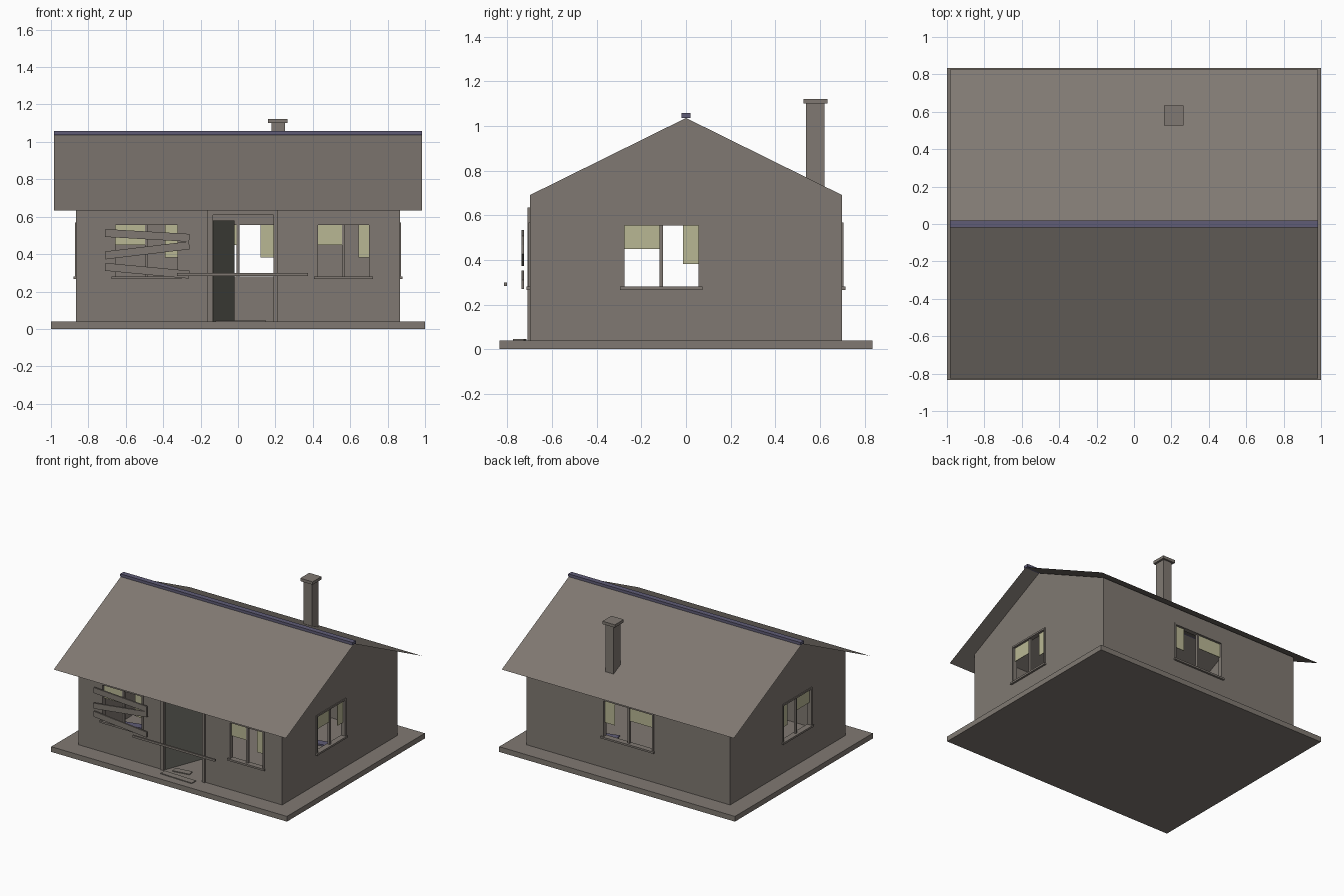
import bpy, bmesh, math
from mathutils import Matrix, Vector

if "Cube" in bpy.data.objects:
    bpy.data.objects.remove(bpy.data.objects["Cube"])


def material(name, col):
    m = bpy.data.materials.new(name)
    m.diffuse_color = (*col, 1)
    m.use_nodes = True
    m.node_tree.nodes["Principled BSDF"].inputs["Base Color"].default_value = m.diffuse_color
    return m


GREY = material("weathered grey", (0.216, 0.191, 0.168))
OLIVE = material("dusty glass", (0.485, 0.474, 0.296))
BLUE = material("ridge blue", (0.116, 0.107, 0.181))
DOOR = material("dark door", (0.16, 0.16, 0.135))


def mesh(name, verts, faces, mat):
    me = bpy.data.meshes.new(name)
    bm = bmesh.new()
    vs = [bm.verts.new(v) for v in verts]
    for f in faces:
        bm.faces.new([vs[i] for i in f])
    bmesh.ops.recalc_face_normals(bm, faces=bm.faces)
    bm.to_mesh(me)
    bm.free()
    me.materials.append(mat)
    ob = bpy.data.objects.new(name, me)
    bpy.context.collection.objects.link(ob)
    return ob


BOX = [(0, 1, 3, 2), (4, 6, 7, 5), (0, 4, 5, 1), (2, 3, 7, 6), (0, 2, 6, 4), (1, 5, 7, 3)]


def box(name, x, y, z, mat=GREY):
    return mesh(name, [(a, b, c) for a in x for b in y for c in z], BOX, mat)


def board(name, p, q, width, thick, normal, mat=GREY):
    """Flat board from p to q, its broad side facing the normal."""
    p, q, n = Vector(p), Vector(q), Vector(normal).normalized()
    d = (q - p).normalized()
    s = n.cross(d).normalized()
    verts = [e + s * a + n * b for e in (p, q) for a in (-width / 2, width / 2)
             for b in (-thick / 2, thick / 2)]
    return mesh(name, verts, BOX, mat)


# slab
SLAB = 0.04
box("base_slab", (-1, 1), (-0.835, 0.835), (0, SLAB))

# wall shell: gabled prism, hollowed and pierced
WX, WY, T = 0.865, 0.70, 0.03
SLOPE, PEAK = 0.494, 1.04
top = PEAK - 0.004
eave = top - SLOPE * WY
prof = [(-WY, SLAB), (WY, SLAB), (WY, eave), (0, top), (-WY, eave)]
walls = mesh("walls", [(x, y, z) for x in (-WX, WX) for y, z in prof],
             [(0, 1, 2, 3, 4), (9, 8, 7, 6, 5)] +
             [(i, (i + 1) % 5, (i + 1) % 5 + 5, i + 5) for i in range(5)], GREY)

Z0, Z1 = 0.28, 0.555
# side, centre and half width of each window
windows = [("front", -0.489, 0.166), ("front", 0.564, 0.137), ("back", 0.0, 0.205),
           ("right", -0.11, 0.165), ("left", -0.11, 0.165)]


def side_box(name, side, u, v, z, mat=GREY):
    """Box by position along a wall (u) and distance outward (v)."""
    sgn = -1 if side in ("front", "left") else 1
    v = sorted(sgn * k for k in v)
    if side in ("front", "back"):
        return box(name, u, v, z, mat)
    return box(name, v, u, z, mat)


def wall_at(side):
    return WY if side in ("front", "back") else WX


cutters = [box("room_cutter", (-WX + T, WX - T), (-WY + T, WY - T), (-0.5, 2)),
           box("door_cutter", (-0.135, 0.19), (-0.8, -0.6), (-0.1, 0.61))]
for side, c, h in windows:
    w = wall_at(side)
    cutters.append(side_box("window_cutter", side, (c - h, c + h), (w - 0.1, w + 0.1), (Z0, Z1)))
bpy.context.view_layer.objects.active = walls
for cut in cutters:
    mod = walls.modifiers.new("cut", 'BOOLEAN')
    mod.operation = 'DIFFERENCE'
    mod.solver = 'EXACT'
    mod.object = cut
    bpy.ops.object.modifier_apply(modifier=mod.name)
    bpy.data.objects.remove(cut)

# windows: frame, sill, mullion, two broken panes
for i, (side, c, h) in enumerate(windows):
    w = wall_at(side)
    n = f"window_{i + 1}"
    out = (w - 0.002, w + 0.006)
    f = 0.013
    side_box(n + "_frame_left", side, (c - h - f, c - h), out, (Z0, Z1 + f))
    side_box(n + "_frame_right", side, (c + h, c + h + f), out, (Z0, Z1 + f))
    side_box(n + "_frame_top", side, (c - h, c + h), out, (Z1, Z1 + f))
    side_box(n + "_sill", side, (c - h - 0.02, c + h + 0.02), (w - T, w + 0.015), (Z0 - 0.014, Z0))
    side_box(n + "_mullion", side, (c - 0.008, c + 0.008), (w - 0.022, w - 0.004), (Z0, Z1))
    pane = (w - 0.015, w - 0.011)
    side_box(n + "_short_pane", side, (c - h, c - 0.008), pane, (0.45, Z1), OLIVE)
    side_box(n + "_long_pane", side, (c + h * 0.59, c + h), pane, (0.382, Z1), OLIVE)

# door frame and door left ajar
fy = (-0.71, -WY + 0.002)
box("door_frame_left", (-0.165, -0.135), fy, (SLAB, 0.61))
box("door_frame_right", (0.19, 0.215), fy, (SLAB, 0.61))
box("door_frame_top", (-0.165, 0.215), fy, (0.61, 0.635))
door = box("door", (0, 0.32), (0, 0.015), (SLAB, 0.58), DOOR)
door.data.transform(Matrix.Translation((-0.133, -0.69, 0)) @ Matrix.Rotation(math.radians(69), 4, 'Z'))

# boards nailed over the front left window, and the loose rail
for i, (za, zb) in enumerate([(0.513, 0.487), (0.393, 0.447), (0.332, 0.29)]):
    board(f"window_board_{i + 1}", (-0.71, -0.731, za), (-0.26, -0.731, zb), 0.042, 0.012, (0, -1, 0))
box("door_rail", (-0.326, 0.374), (-0.815, -0.802), (0.284, 0.3))

# loose boards on the porch and fallen ridge pieces indoors
for i, (a, b) in enumerate([((-0.12, -0.74), (0.15, -0.75)), ((-0.08, -0.66), (0.05, -0.64))]):
    board(f"floor_board_{i + 1}", (*a, SLAB + 0.003), (*b, SLAB + 0.003), 0.05, 0.006, (0, 0, 1))
for i, (x, y) in enumerate([(-0.72, -0.25), (0.48, 0.25)]):
    board(f"fallen_piece_{i + 1}", (x - 0.08, y, SLAB + 0.006), (x + 0.08, y + 0.04, SLAB + 0.006),
          0.06, 0.01, (0, 0, 1), BLUE)

# roof sheets and ridge cap
RX, RY = 0.985, 0.826
for name, s in (("front_roof", -1), ("back_roof", 1)):
    ze = PEAK - SLOPE * RY
    mesh(name, [(-RX, 0, PEAK), (RX, 0, PEAK), (RX, s * RY, ze), (-RX, s * RY, ze)],
         [(0, 1, 2, 3) if s < 0 else (3, 2, 1, 0)], GREY)
for ob in (bpy.data.objects["front_roof"], bpy.data.objects["back_roof"]):
    p = ob.data.polygons[0]
    if p.normal.z < 0:
        ob.data.flip_normals()
box("ridge_cap", (-RX, RX), (-0.02, 0.02), (1.037, 1.058), BLUE)

# chimney
box("chimney_shaft", (0.18, 0.25), (0.537, 0.62), (0.71, 1.1))
box("chimney_cap", (0.16, 0.265), (0.526, 0.634), (1.1, 1.122))
